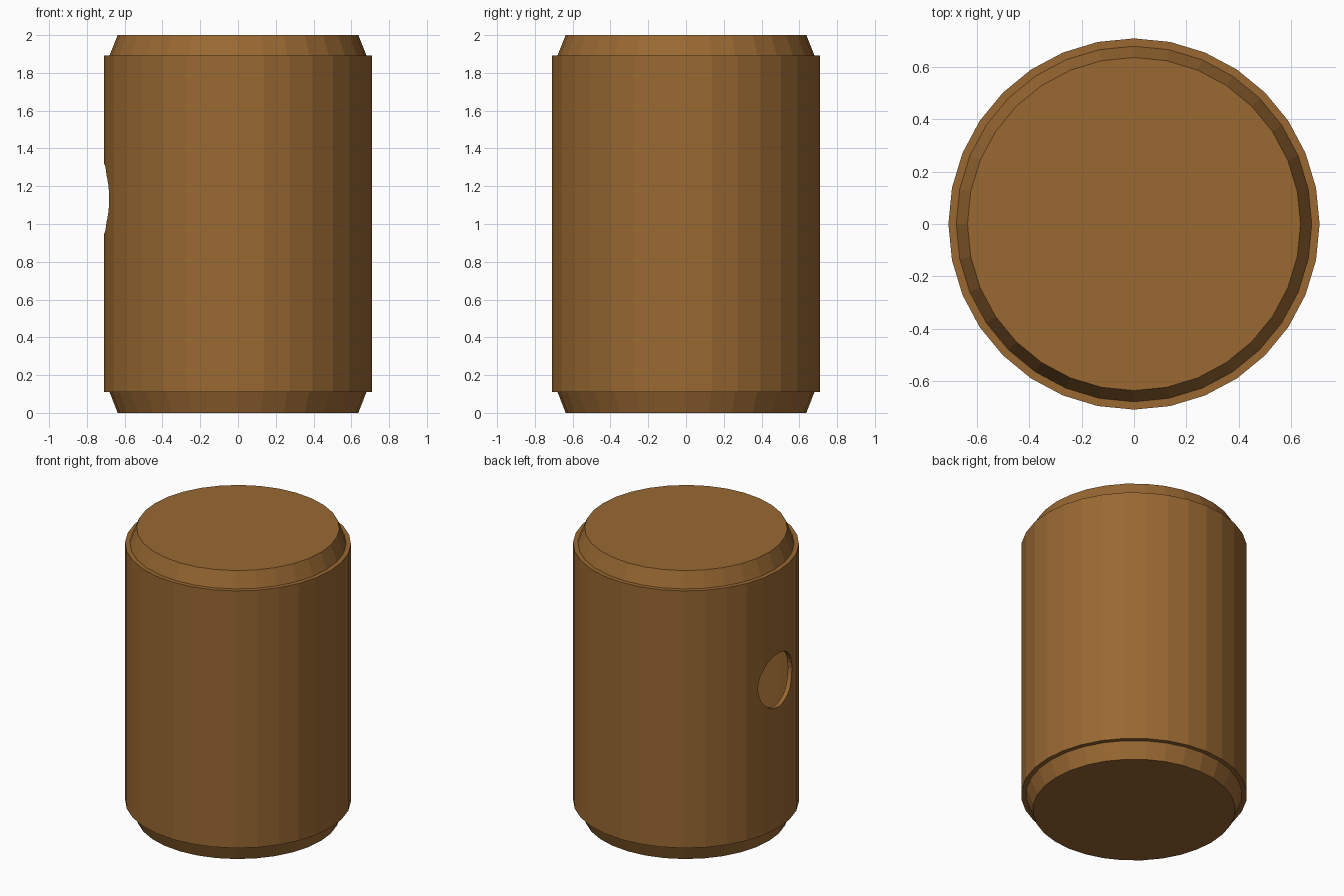
import bpy, bmesh, math
from mathutils import Matrix

if "Cube" in bpy.data.objects:
    bpy.data.objects.remove(bpy.data.objects["Cube"])

SIDES = 32
wood = bpy.data.materials.new("brown_wood")
wood.diffuse_color = (0.32, 0.14, 0.032, 1)
wood.use_nodes = True
wood.node_tree.nodes["Principled BSDF"].inputs["Base Color"].default_value = wood.diffuse_color


def finish(name, bm):
    bmesh.ops.recalc_face_normals(bm, faces=bm.faces)
    mesh = bpy.data.meshes.new(name)
    bm.to_mesh(mesh)
    bm.free()
    mesh.materials.append(wood)
    obj = bpy.data.objects.new(name, mesh)
    bpy.context.collection.objects.link(obj)
    return obj


def frustum(name, r_low, r_high, z_low, z_high):
    bm = bmesh.new()
    bmesh.ops.create_cone(bm, cap_ends=True, segments=SIDES, radius1=r_low, radius2=r_high,
                          depth=z_high - z_low,
                          matrix=Matrix.Translation((0, 0, (z_low + z_high) / 2)))
    return finish(name, bm)


def ring(name, profile):
    # closed (radius, z) profile swept round the z axis
    bm = bmesh.new()
    loops = []
    for i in range(SIDES):
        a = 2 * math.pi * i / SIDES
        loops.append([bm.verts.new((r * math.cos(a), r * math.sin(a), z)) for r, z in profile])
    n = len(profile)
    for i in range(SIDES):
        p, q = loops[i], loops[(i + 1) % SIDES]
        for j in range(n):
            k = (j + 1) % n
            bm.faces.new((p[j], q[j], q[k], p[k]))
    return finish(name, bm)


# Hollow barrel wall
wall = ring("barrel_wall", [(0.71, 0.11), (0.71, 1.893), (0.68, 1.893), (0.68, 0.11)])

# Tapered end caps
frustum("bottom_cap", 0.637, 0.68, 0, 0.11)
frustum("top_cap", 0.68, 0.637, 1.893, 2.0)

# Round bung hole through the left side
bm = bmesh.new()
bmesh.ops.create_cone(bm, cap_ends=True, segments=32, radius1=0.186, radius2=0.186, depth=0.5,
                      matrix=Matrix.Translation((-0.7, 0, 1.134)) @ Matrix.Rotation(math.pi / 2, 4, 'Y'))
cutter = finish("hole_cutter", bm)
cutter.hide_render = True
cutter.display_type = 'WIRE'
cut = wall.modifiers.new("bung_hole", 'BOOLEAN')
cut.operation = 'DIFFERENCE'
cut.solver = 'EXACT'
cut.object = cutter
